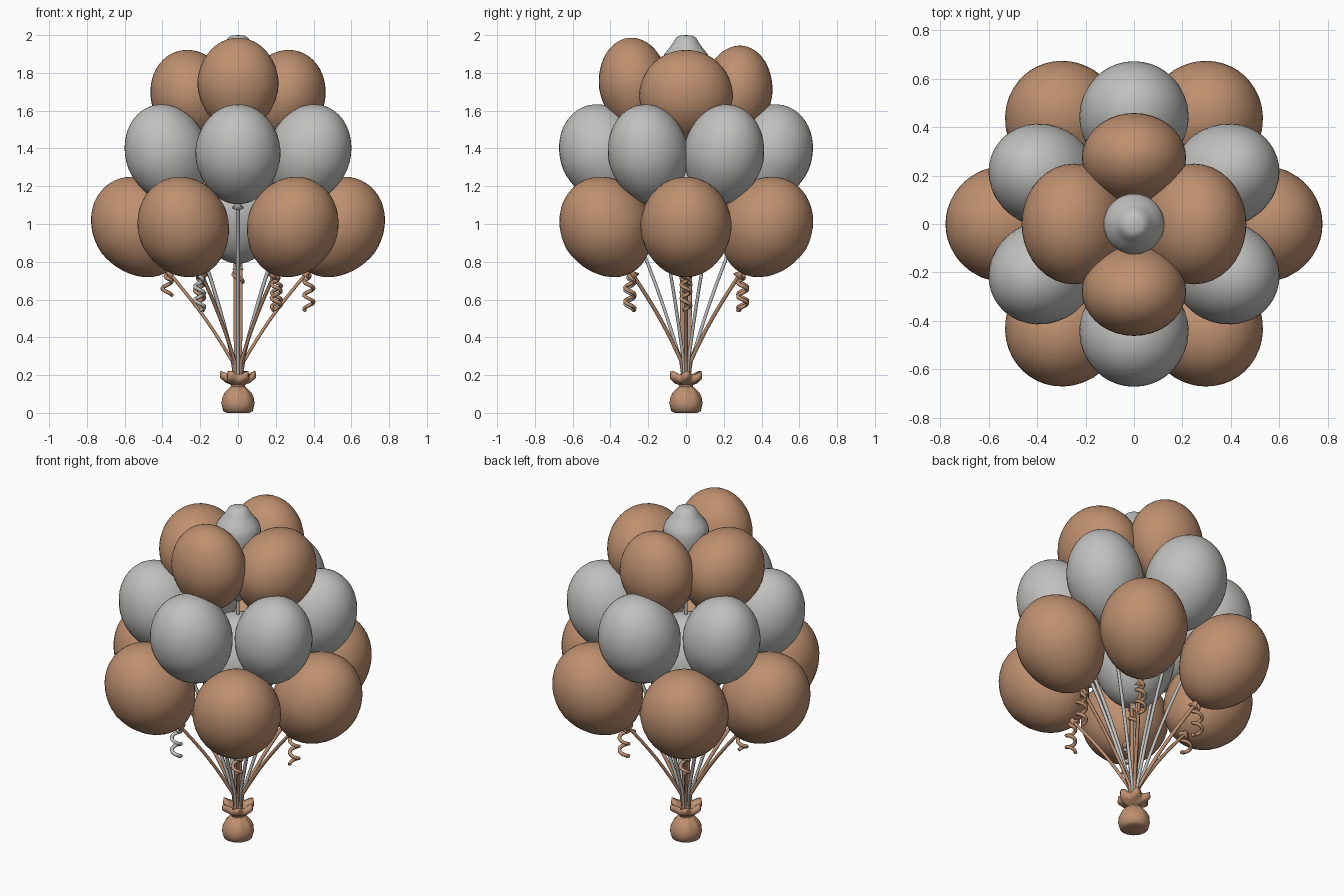
import bpy
import bmesh
from math import sin, cos, pi, radians
from mathutils import Vector, Matrix

cube = bpy.data.objects.get("Cube")
if cube:
    bpy.data.objects.remove(cube, do_unlink=True)


def make_material(name, color):
    mat = bpy.data.materials.new(name)
    mat.use_nodes = True
    mat.diffuse_color = (*color, 1)
    mat.node_tree.nodes["Principled BSDF"].inputs["Base Color"].default_value = (*color, 1)
    return mat


BROWN = make_material("copper brown", (0.52, 0.28, 0.16))
GRAY = make_material("silver gray", (0.53, 0.53, 0.52))


def lathe(name, profile, mat, matrix=Matrix(), segments=32, fold=None):
    """Spin (radius, height) points round z; fold may reshape each point."""
    bm = bmesh.new()
    rings = []
    for r, z in profile:
        ring = []
        for i in range(segments):
            a = 2 * pi * i / segments
            rr, zz = fold(r, z, a) if fold else (r, z)
            ring.append(bm.verts.new(matrix @ Vector((rr * cos(a), rr * sin(a), zz))))
        rings.append(ring)
    for low, high in zip(rings, rings[1:]):
        for i in range(segments):
            j = (i + 1) % segments
            bm.faces.new((low[i], low[j], high[j], high[i]))
    bmesh.ops.remove_doubles(bm, verts=bm.verts, dist=1e-5)
    bmesh.ops.recalc_face_normals(bm, faces=bm.faces)
    mesh = bpy.data.meshes.new(name)
    bm.to_mesh(mesh)
    bm.free()
    mesh.materials.append(mat)
    mesh.polygons.foreach_set("use_smooth", [True] * len(mesh.polygons))
    obj = bpy.data.objects.new(name, mesh)
    bpy.context.collection.objects.link(obj)


def tube(name, points, radius, mat):
    """Thin round cord through the points."""
    curve = bpy.data.curves.new(name, "CURVE")
    curve.dimensions = "3D"
    curve.bevel_depth = radius
    curve.bevel_resolution = 1
    curve.use_fill_caps = True
    spline = curve.splines.new("POLY")
    spline.points.add(len(points) - 1)
    for p, co in zip(spline.points, points):
        p.co = (*co, 1)
    spline.use_smooth = True
    curve.materials.append(mat)
    obj = bpy.data.objects.new(name, curve)
    bpy.context.collection.objects.link(obj)


def string(name, tail, mat):
    """Cord from a balloon tail into the bag neck."""
    def toward(share, z):
        return Vector((tail.x * share, tail.y * share, z))

    start = toward(0.08, 0.27)
    points = [toward(0.04, 0.17)]
    if tail.z > 1.3:
        # cords of the high balloons gather along the middle
        points += [start, toward(0.1, 0.8), toward(0.4, 1.2), tail]
    else:
        bow = toward(0.05, 0)
        points += [start.lerp(tail, t / 8) - bow * sin(pi * t / 8) for t in range(9)]
    tube(name, points, 0.01, mat)


def curl(name, top, length, mat, phase=0):
    """Hanging corkscrew ribbon."""
    n = 40
    points = []
    for i in range(n + 1):
        t = i / n
        a = phase + 2 * pi * 2.6 * t * length / 0.19
        r = 0.025 * min(1, t * 5)
        points.append(top + Vector((r * cos(a), r * sin(a), -length * t)))
    tube(name, points, 0.0105, mat)


# Egg-shaped balloon outline of unit size, narrower toward the tail
EGG = []
for k in range(25):
    a = -pi / 2 + pi * k / 24
    EGG.append((cos(a) * (1 + 0.08 * min(0, sin(a))), sin(a)))
KNOT = [(0, 0.018), (0.02, 0.01), (0.014, -0.01), (0.032, -0.032), (0, -0.028)]


def balloon(name, x, y, z, tilt, size, mat, cord=None):
    """Size is (radial, sideways, along the axis); leans away from the middle."""
    angle = Vector((x, y)).angle_signed(Vector((1, 0))) if x or y else 0
    lean = (Matrix.Translation((x, y, z)) @ Matrix.Rotation(angle, 4, "Z")
            @ Matrix.Rotation(radians(tilt), 4, "Y"))
    lathe(name, EGG, mat, lean @ Matrix.Diagonal((*size, 1)), 36)
    knot_at = lean @ Matrix.Translation((0, 0, -size[2]))
    lathe(name + "_knot", KNOT, mat, knot_at, 12)
    tail = knot_at @ Vector((0, 0, -0.02))
    string(name + "_string", tail, cord or mat)
    return tail


# Lower ring: six copper balloons with curled ribbons
lower = [(0.525, 0), (0.287, 0.424), (-0.287, 0.424),
         (-0.525, 0), (-0.287, -0.421), (0.287, -0.421)]
for i, (x, y) in enumerate(lower):
    tail = balloon(f"lower_balloon_{i + 1}", x, y, 0.982, 34, (0.24, 0.242, 0.28), BROWN)
    outward = Vector((x, y, 0)).normalized() * 0.018
    curl(f"ribbon_curl_{i + 1}", tail + outward, 0.11 if i == 3 else 0.19,
         GRAY if i == 4 else BROWN, i)

# Middle ring: six silver balloons, front and back ones a little wider
for sy, label in ((1, "back"), (-1, "front")):
    balloon(f"middle_{label}_balloon", 0, 0.44 * sy, 1.368, 22, (0.225, 0.226, 0.272), GRAY)
    for sx, side in ((1, "left"), (-1, "right")):
        balloon(f"middle_{label}_{side}_balloon", 0.375 * sx, 0.2 * sy, 1.368, 22,
                (0.222, 0.21, 0.272), GRAY)

# Upper ring: four copper balloons, the front and back ones squeezed flatter
for side, label in ((1, "left"), (-1, "right")):
    balloon(f"upper_{label}_balloon", 0.248 * side, 0, 1.675, 18, (0.212, 0.249, 0.25), BROWN)
balloon("upper_front_balloon", 0, -0.277, 1.737, 6, (0.184, 0.215, 0.25), BROWN)
balloon("upper_back_balloon", 0, 0.273, 1.695, 6, (0.184, 0.215, 0.25), BROWN)

# Silver balloon in the middle of the bunch
tail = balloon("center_balloon", 0, 0, 1.07, 0, (0.225, 0.225, 0.28), GRAY, BROWN)
curl("center_ribbon_curl", tail, 0.1, BROWN)

# Silver balloon squeezed up through the top
TOP = [(0, 1.42), (0.05, 1.46), (0.09, 1.56), (0.115, 1.7), (0.125, 1.82), (0.125, 1.865),
       (0.114, 1.9), (0.088, 1.932), (0.068, 1.96), (0.054, 1.985), (0.035, 1.997), (0, 2)]
lathe("top_balloon", TOP, GRAY)
string("top_balloon_string", Vector((0, 0, 1.43)), GRAY)


# Weight bag with gathered neck and ruffled collar
def gather(r, z, a):
    return r * (1 + 0.05 * max(0, (z - 0.05) / 0.08) * cos(8 * a)), z


def ruffle(r, z, a):
    flare = max(0, (r - 0.03) / 0.06)
    return r * (1 + 0.2 * flare * cos(6 * a)), z + 0.012 * flare * sin(6 * a + 1)


BAG = [(0, 0.006), (0.06, 0), (0.078, 0.01), (0.087, 0.045), (0.084, 0.075), (0.07, 0.105),
       (0.05, 0.127), (0.034, 0.14), (0.028, 0.155)]
lathe("weight_bag", BAG, BROWN, segments=48, fold=gather)
COLLAR = [(0.028, 0.138), (0.042, 0.152), (0.066, 0.163), (0.082, 0.18), (0.08, 0.212),
          (0.06, 0.205), (0.038, 0.19), (0, 0.175)]
lathe("bag_collar", COLLAR, BROWN, segments=48, fold=ruffle)
TIE = [(0.026, 0.132), (0.036, 0.136), (0.038, 0.145), (0.034, 0.153), (0.026, 0.156)]
lathe("bag_tie", TIE, BROWN, segments=24)
